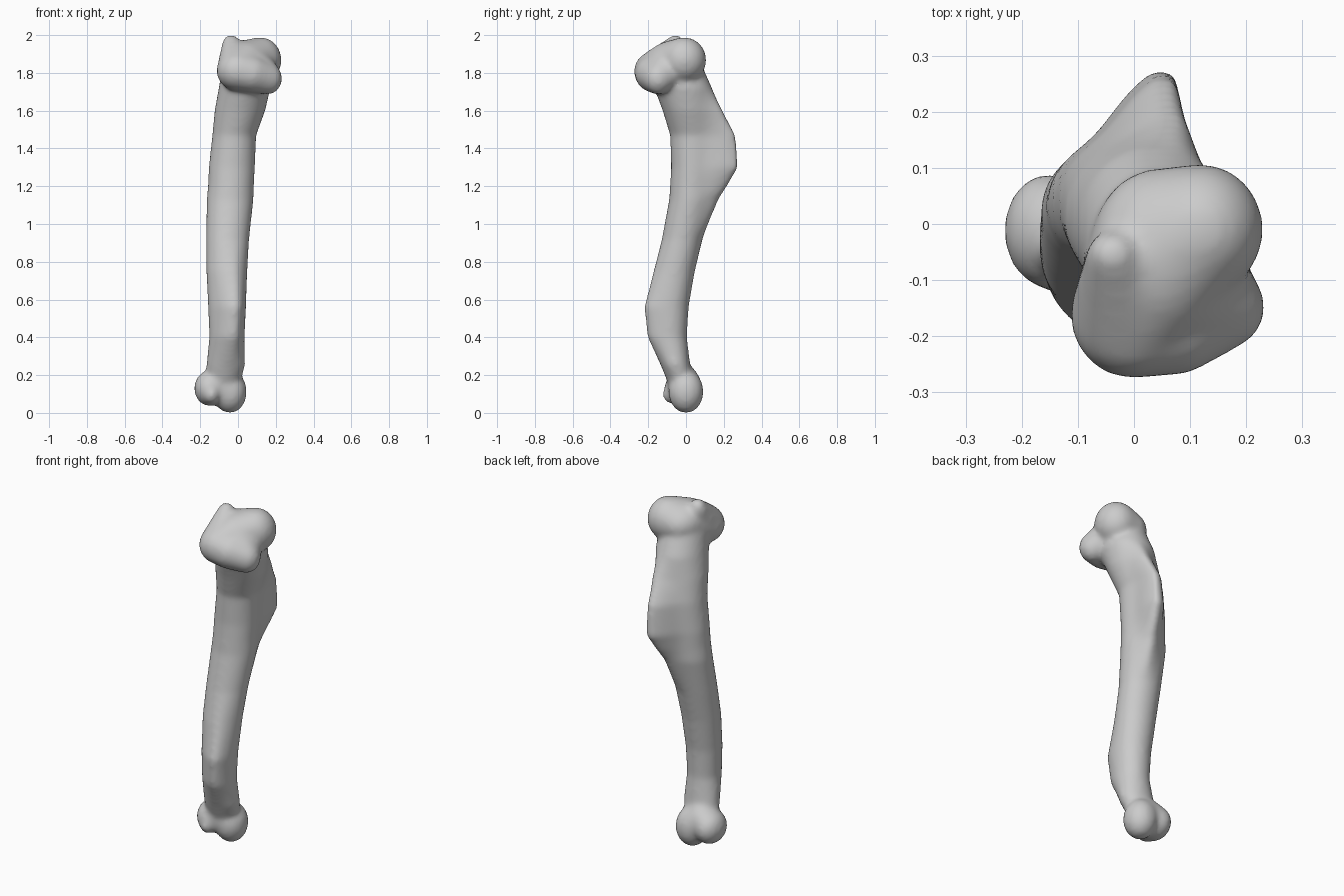
import bpy, bmesh
from math import cos, sin, pi, exp, atan2, radians

cube = bpy.data.objects.get("Cube")
if cube:
    bpy.data.objects.remove(cube)

# One plain grey bone material
bone_mat = bpy.data.materials.new("bone_grey")
bone_mat.use_nodes = True
GREY = (0.6, 0.6, 0.6, 1)
bone_mat.diffuse_color = GREY
bone_mat.node_tree.nodes["Principled BSDF"].inputs["Base Color"].default_value = GREY

SIDES = 48
BACK, FRONT = radians(70), radians(-69)

# Shaft sections: z, centre x, centre y, radius x, radius y, back crest, front crest
SECTIONS = [
    (0.12, -.09, -.01, .09, .07, 0, 0),
    (0.25, -.065, -.055, .103, .078, 0, 0),
    (0.40, -.06, -.085, .092, .09, 0, .035),
    (0.56, -.06, -.08, .098, .094, 0, .056),
    (0.75, -.06, -.055, .108, .102, 0, .02),
    (0.92, -.055, -.02, .114, .108, 0, 0),
    (1.13, -.042, .025, .124, .114, .045, 0),
    (1.21, -.037, .03, .121, .114, .098, 0),
    (1.30, -.033, .035, .122, .114, .152, 0),
    (1.47, -.02, .035, .116, .119, .13, 0),
    (1.60, .01, .01, .134, .134, .064, 0),
    (1.72, .035, -.015, .137, .153, 0, 0),
    (1.85, .04, -.06, .12, .14, 0, 0),
]


def crest(angle, direction, width):
    """Ridge profile around one direction."""
    d = atan2(sin(angle - direction), cos(angle - direction))
    return exp(-abs(d / width) ** 1.5)


def add_shaft(bm):
    rings = []
    for z, cx, cy, rx, ry, back, front in SECTIONS:
        ring = []
        for i in range(SIDES):
            a = 2 * pi * i / SIDES
            out = back * crest(a, BACK, .36) + front * crest(a, FRONT, .6)
            ring.append(bm.verts.new((cx + (rx + out) * cos(a),
                                      cy + (ry + out) * sin(a), z)))
        rings.append(ring)
    for low, high in zip(rings, rings[1:]):
        for i in range(SIDES):
            j = (i + 1) % SIDES
            bm.faces.new((low[i], low[j], high[j], high[i]))
    bm.faces.new(rings[0][::-1])
    bm.faces.new(rings[-1])


def add_bridge(bm, *lobes):
    """Convex skin stretched over one or more ellipsoids."""
    points = []
    for (cx, cy, cz), (rx, ry, rz) in lobes:
        for k in range(1, 16):
            t = pi * k / 16
            for i in range(28):
                a = 2 * pi * i / 28
                points.append(bm.verts.new((cx + rx * sin(t) * cos(a),
                                            cy + ry * sin(t) * sin(a),
                                            cz + rz * cos(t))))
    hull = bmesh.ops.convex_hull(bm, input=points)
    inside = [g for g in hull["geom_interior"] if isinstance(g, bmesh.types.BMVert)]
    bmesh.ops.delete(bm, geom=inside, context='VERTS')


bm = bmesh.new()
add_shaft(bm)

# Upper joint: front ball, side tuberosities, core and top knob
ball = ((-.002, -.163, 1.81), (.112, .113, .105))
ball_side = ((.07, -.165, 1.795), (.10, .105, .10))
corner = ((.158, -.148, 1.77), (.076, .076, .084))
rear = ((.118, -.01, 1.868), (.113, .118, .121))
core = ((.045, -.055, 1.86), (.125, .155, .113))
knob = ((-.037, -.055, 1.945), (.048, .045, .059))
add_bridge(bm, ball, ball_side)
add_bridge(bm, ball_side, corner)
add_bridge(bm, ball, core)
add_bridge(bm, corner, core)
add_bridge(bm, rear, core)
add_bridge(bm, ball, knob)

# Lower joint: two condyles, neck flare and front spur
outer = ((-.153, -.012, .13), (.079, .102, .094))
inner = ((-.043, 0, .112), (.09, .093, .114))
middle = ((-.095, -.01, .15), (.08, .085, .105))
neck = ((-.07, -.045, .25), (.09, .06, .04))
spur = ((-.14, -.085, .10), (.04, .038, .05))
add_bridge(bm, outer, middle)
add_bridge(bm, inner, middle)
add_bridge(bm, middle, neck)
add_bridge(bm, outer, spur)

mesh = bpy.data.meshes.new("long_bone")
bm.to_mesh(mesh)
bm.free()
bone = bpy.data.objects.new("long_bone", mesh)
bpy.context.collection.objects.link(bone)
mesh.materials.append(bone_mat)

# Fuse the parts into one skin and soften the joins
remesh = bone.modifiers.new("fuse", 'REMESH')
remesh.mode = 'VOXEL'
remesh.voxel_size = 0.012
soften = bone.modifiers.new("soften", 'SMOOTH')
soften.factor = 0.5
soften.iterations = 14

bpy.ops.object.select_all(action='DESELECT')
bone.select_set(True)
bpy.context.view_layer.objects.active = bone
for name in ("fuse", "soften"):
    bpy.ops.object.modifier_apply(modifier=name)
bpy.ops.object.shade_smooth_by_angle(angle=radians(50))
